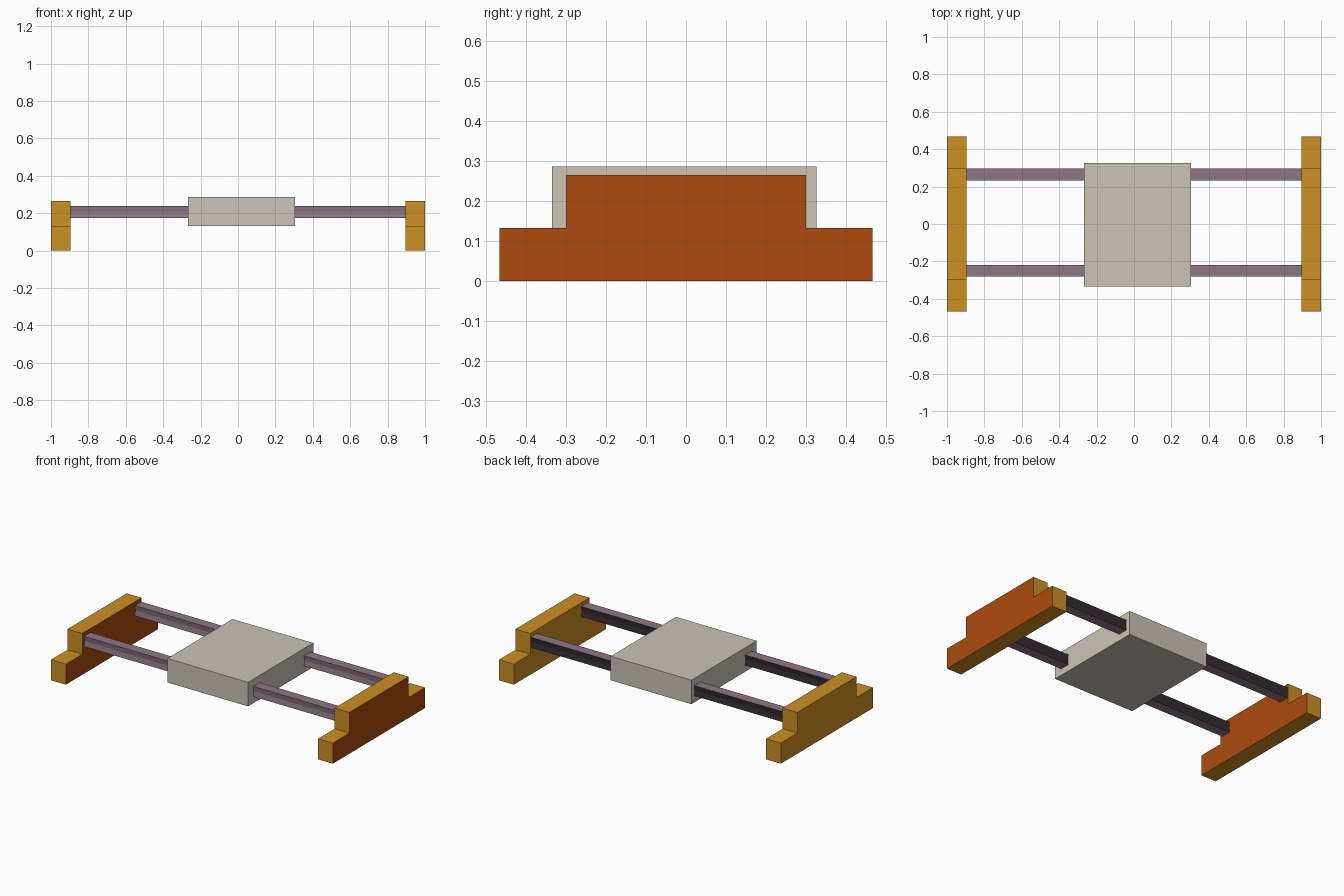
import bpy

if "Cube" in bpy.data.objects:
    bpy.data.objects.remove(bpy.data.objects["Cube"])


def lin(h):
    out = []
    for i in (0, 2, 4):
        c = int(h[i:i + 2], 16) / 255
        out.append(c / 12.92 if c <= 0.04045 else ((c + 0.055) / 1.055) ** 2.4)
    return (*out, 1)


def material(name, h):
    m = bpy.data.materials.new(name)
    m.diffuse_color = lin(h)
    m.use_nodes = True
    m.node_tree.nodes["Principled BSDF"].inputs["Base Color"].default_value = m.diffuse_color
    return m


gold = material("gold", "CD9022")
orange = material("burnt_orange", "AD4C0E")
mauve = material("mauve_grey", "8D7887")
dark = material("dark_grey", "352D33")
stone = material("stone", "CBC4B7")


def extrude_x(name, profile, x0, x1, mats, rule=None):
    """Extrude a counter-clockwise (y, z) profile along x; rule picks the faces of the second material."""
    n = len(profile)
    verts = [(x, y, z) for x in (x0, x1) for y, z in profile]
    faces = [tuple(reversed(range(n))), tuple(range(n, 2 * n))]
    faces += [(i, (i + 1) % n, n + (i + 1) % n, n + i) for i in range(n)]
    me = bpy.data.meshes.new(name)
    me.from_pydata(verts, [], faces)
    me.update()
    for m in mats:
        me.materials.append(m)
    if rule:
        for p in me.polygons:
            p.material_index = int(rule(p.normal))
    ob = bpy.data.objects.new(name, me)
    bpy.context.collection.objects.link(ob)
    return ob


# Stepped end brackets, orange on the faces toward +x
half = [(0.467, 0), (0.467, 0.132), (0.3, 0.132), (0.3, 0.265)]
step = half + [(-y, z) for y, z in reversed(half)]
for name, x0, x1 in (("left_bracket", -1, -0.895), ("right_bracket", 0.895, 1)):
    extrude_x(name, step, x0, x1, [gold, orange], lambda n: n.x > 0.5)

# Guide rails with a shallow side groove, dark on the back side
for name, y in (("front_rail", -0.25), ("back_rail", 0.265)):
    w, z0, zm, z1, g = 0.032, 0.174, 0.207, 0.24, 0.005
    rail = [(y - w, z0), (y + w, z0), (y + w - g, zm), (y + w, z1),
            (y - w, z1), (y - w + g, zm)]
    extrude_x(name, rail, -0.895, 0.895, [mauve, dark], lambda n: n.y > 0.5)

# Sliding carriage block
block = [(-0.335, 0.132), (0.326, 0.132), (0.326, 0.286), (-0.335, 0.286)]
extrude_x("carriage", block, -0.267, 0.306, [stone])
